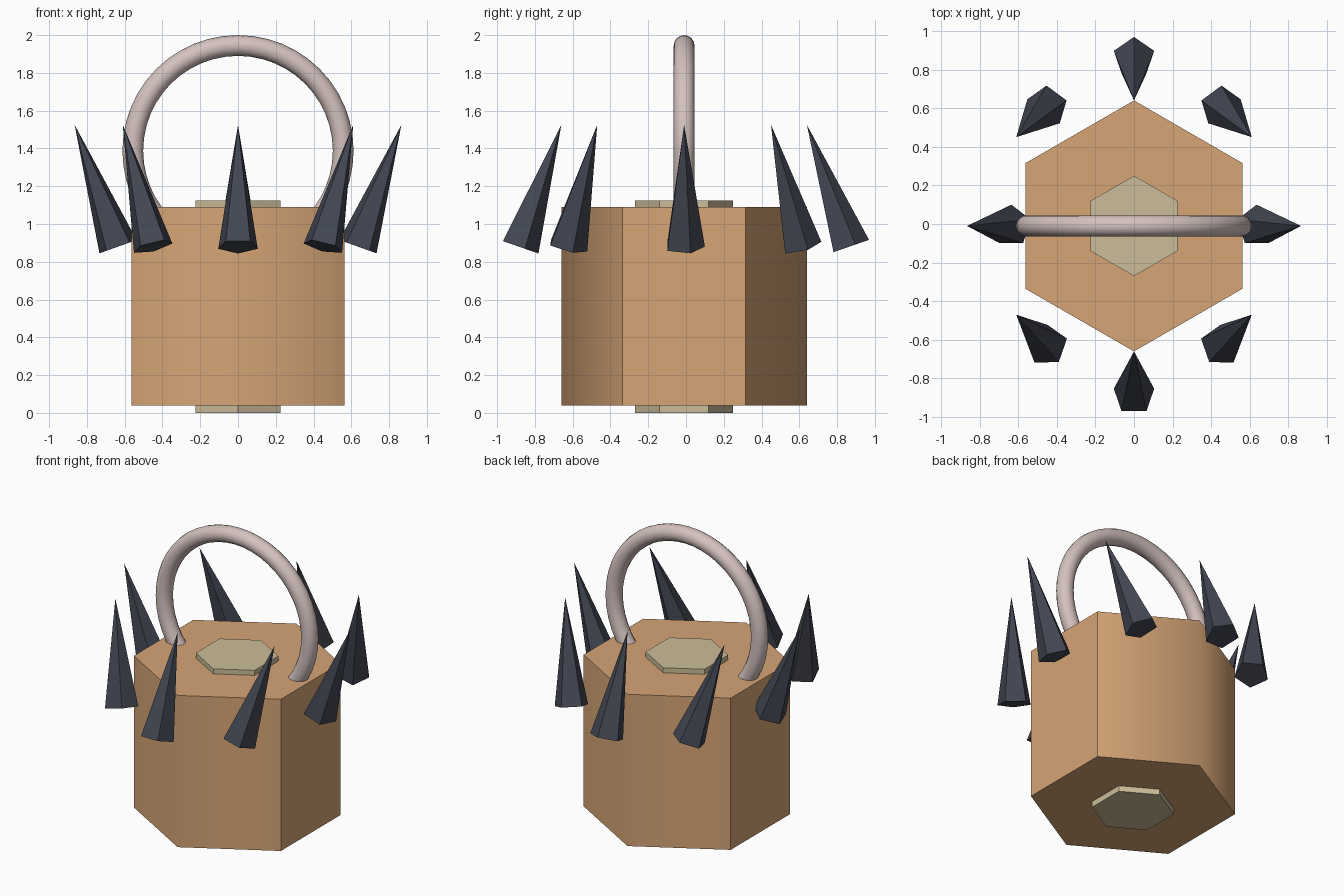
import bpy
import math
from mathutils import Vector

cube = bpy.data.objects.get("Cube")
if cube:
    bpy.data.objects.remove(cube, do_unlink=True)

MID_Y = -0.01


def material(name, color):
    mat = bpy.data.materials.new(name)
    mat.use_nodes = True
    mat.diffuse_color = (*color, 1)
    mat.node_tree.nodes["Principled BSDF"].inputs["Base Color"].default_value = (*color, 1)
    return mat


def finish(name, mat):
    obj = bpy.context.object
    obj.name = name
    obj.data.materials.append(mat)
    return obj


def hex_prism(name, radius, bottom, top, mat):
    """Six-sided block with corners on the front and back."""
    bpy.ops.mesh.primitive_cylinder_add(
        vertices=6, radius=radius, depth=top - bottom,
        location=(0, MID_Y, (top + bottom) / 2))
    return finish(name, mat)


def spike(name, base, tip, mat):
    """Five-sided cone from base centre to tip."""
    base, tip = Vector(base), Vector(tip)
    axis = tip - base
    up = Vector((0, 0, 1))
    bpy.ops.mesh.primitive_cone_add(
        vertices=5, radius1=0.11, radius2=0, depth=axis.length,
        location=(base + tip) / 2,
        rotation=up.rotation_difference(axis).to_euler())
    return finish(name, mat)


wood = material("warm tan", (0.67, 0.375, 0.18))
cream = material("pale khaki", (0.60, 0.51, 0.32))
pink = material("dusty pink", (0.66, 0.54, 0.52))
slate = material("dark slate", (0.055, 0.062, 0.085))

# Body, softly shaded across the front and back corners only
body = hex_prism("body", 0.65, 0.04, 1.09, wood)
bpy.ops.object.shade_smooth()
verts = body.data.vertices
for edge in body.data.edges:
    a, b = (verts[i].co for i in edge.vertices)
    edge.use_edge_sharp = not (abs(a.x) < 0.01 and abs(b.x) < 0.01)

# Raised plates on the top and underside
hex_prism("top_plate", 0.26, 1.07, 1.125, cream)
hex_prism("bottom_plate", 0.26, 0.0, 0.06, cream)

# Ring handle sunk into the top
bpy.ops.mesh.primitive_torus_add(
    major_radius=0.557, minor_radius=0.055, major_segments=48, minor_segments=16,
    location=(0, MID_Y, 1.388), rotation=(math.pi / 2, 0, 0))
finish("ring_handle", pink)
bpy.ops.object.shade_smooth()

# Circle of spikes: front and back ones lean in, side ones lean out
BASE_Z, TIP_Z = 0.88, 1.525
for side, word in ((1, "left"), (-1, "right")):
    spike(f"{word}_spike", (side * 0.635, MID_Y, BASE_Z),
          (side * 0.865, MID_Y, TIP_Z), slate)
for end, word in ((-1, "front"), (1, "back")):
    spike(f"{word}_spike", (0, MID_Y + end * 0.875, BASE_Z),
          (0, MID_Y + end * 0.65, TIP_Z), slate)
    for side, hand in ((1, "left"), (-1, "right")):
        spike(f"{word}_{hand}_spike", (side * 0.45, MID_Y + end * 0.62, BASE_Z),
              (side * 0.61, MID_Y + end * 0.46, TIP_Z), slate)
